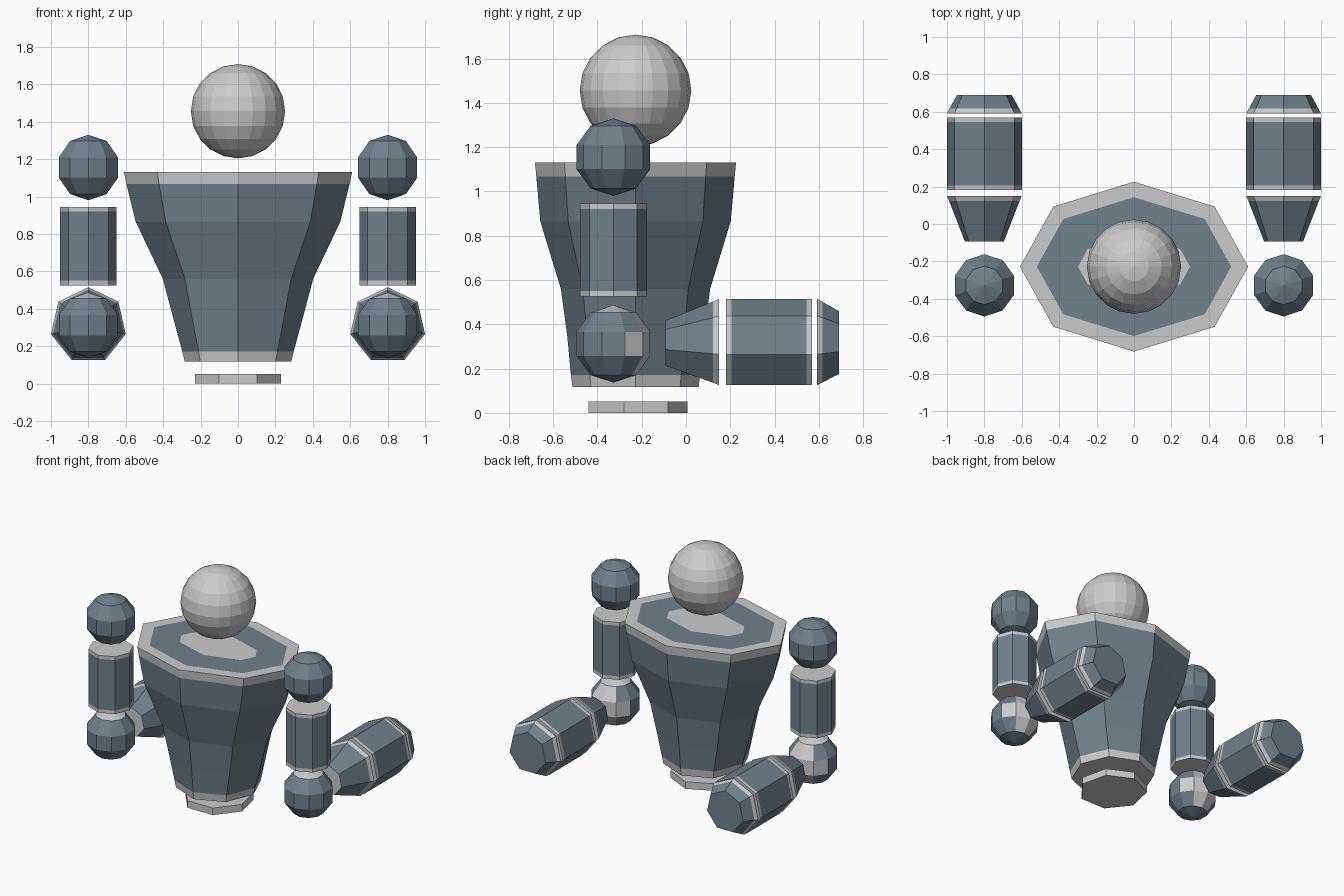
import bpy, bmesh
from math import sin, cos, pi

if "Cube" in bpy.data.objects:
    bpy.data.objects.remove(bpy.data.objects["Cube"])

SLATE, LIGHT = 0, 1
slate_mat = bpy.data.materials.new("slate")
slate_mat.diffuse_color = (0.16, 0.22, 0.26, 1)
slate_mat.use_nodes = True
slate_mat.node_tree.nodes["Principled BSDF"].inputs["Base Color"].default_value = slate_mat.diffuse_color
light_mat = bpy.data.materials.new("light_grey")
light_mat.diffuse_color = (0.8, 0.8, 0.8, 1)
light_mat.use_nodes = True
light_mat.node_tree.nodes["Principled BSDF"].inputs["Base Color"].default_value = light_mat.diffuse_color


def lathe(name, rings, n, loc, bands, caps=(LIGHT, LIGHT), axis='Z', insets=(), paint=None):
    """Stack n-sided rings (height, rx, ry) with a colour per band and per end cap."""
    bm = bmesh.new()
    loops = []
    for h, rx, ry in rings:
        loop = []
        for i in range(n):
            u, v = rx * sin(2 * pi * i / n), ry * cos(2 * pi * i / n)
            loop.append(bm.verts.new((u, v, h) if axis == 'Z' else (u, h, v)))
        loops.append(loop)
    for a, b, colour in zip(loops, loops[1:], bands):
        for i in range(n):
            j = (i + 1) % n
            bm.faces.new((a[i], a[j], b[j], b[i])).material_index = colour
    if caps:
        bm.faces.new(loops[0]).material_index = caps[0]
        top = bm.faces.new(loops[-1])
        top.material_index = caps[1]
    bmesh.ops.remove_doubles(bm, verts=bm.verts[:], dist=1e-5)
    bmesh.ops.recalc_face_normals(bm, faces=bm.faces[:])
    for thickness, colour in insets:
        bmesh.ops.inset_individual(bm, faces=[top], thickness=thickness, use_even_offset=True)
        top.material_index = colour
    if paint:
        bm.normal_update()
        for f in bm.faces:
            if paint(f.normal):
                f.material_index = LIGHT
    mesh = bpy.data.meshes.new(name)
    bm.to_mesh(mesh)
    bm.free()
    mesh.materials.append(slate_mat)
    mesh.materials.append(light_mat)
    obj = bpy.data.objects.new(name, mesh)
    obj.location = loc
    bpy.context.collection.objects.link(obj)
    return obj


def ball(name, r, n, rows, loc, colour, paint=None):
    """Faceted ball with n sides and the given number of rows."""
    rings = []
    for k in range(rows + 1):
        a = pi * k / rows
        w = 0 if k in (0, rows) else r * sin(a)
        rings.append((-r * cos(a), w, w))
    lathe(name, rings, n, loc, [colour] * rows, caps=None, paint=paint)


CY = -0.228   # body centre line
AY = -0.328   # arm centre line

# Body: base disc, tapering torso with pale rims, head
lathe("base_disc", [(0, .235, .235), (.052, .235, .235)], 7, (0, CY, 0), [LIGHT])
torso = [(.118, .285, .285), (.172, .298, .292), (.345, .345, .308), (.56, .402, .337),
         (.865, .547, .43), (1.068, .597, .448), (1.13, .61, .454)]
lathe("torso", torso, 8, (0, CY, 0), [LIGHT, SLATE, SLATE, SLATE, SLATE, LIGHT],
      insets=((.079, SLATE), (.192, LIGHT)))
ball("head", .252, 20, 10, (0, CY, 1.456), LIGHT)

# Arms, both sides
for side, s in (("left", -1), ("right", 1)):
    x = .8 * s
    ball(side + "_shoulder", .175, 10, 5, (x, AY, 1.155), SLATE)
    lathe(side + "_upper_arm", [(h, .151, .151) for h in (.525, .55, .92, .945)],
          8, (x, AY, 0), [LIGHT, SLATE, LIGHT])
    ball(side + "_elbow", .175, 10, 5, (x, AY, .312), SLATE,
         paint=lambda no: no.y > .5 or no.z > .8)
    # Forearm in three separate seven-sided sections along y
    for part, rings, bands, caps in (
        ("forearm_cone", ((-.093, .107), (.122, .193), (.15, .205)), (SLATE, LIGHT), (LIGHT, LIGHT)),
        ("forearm", ((.181, .205), (.205, .205), (.545, .205), (.569, .205)),
         (LIGHT, SLATE, LIGHT), (LIGHT, LIGHT)),
        ("forearm_tip", ((.592, .205), (.617, .191), (.69, .15)), (LIGHT, SLATE), (LIGHT, SLATE)),
    ):
        lathe(f"{side}_{part}", [(h, r, r) for h, r in rings], 7, (x, 0, .31),
              bands, caps, axis='Y')
